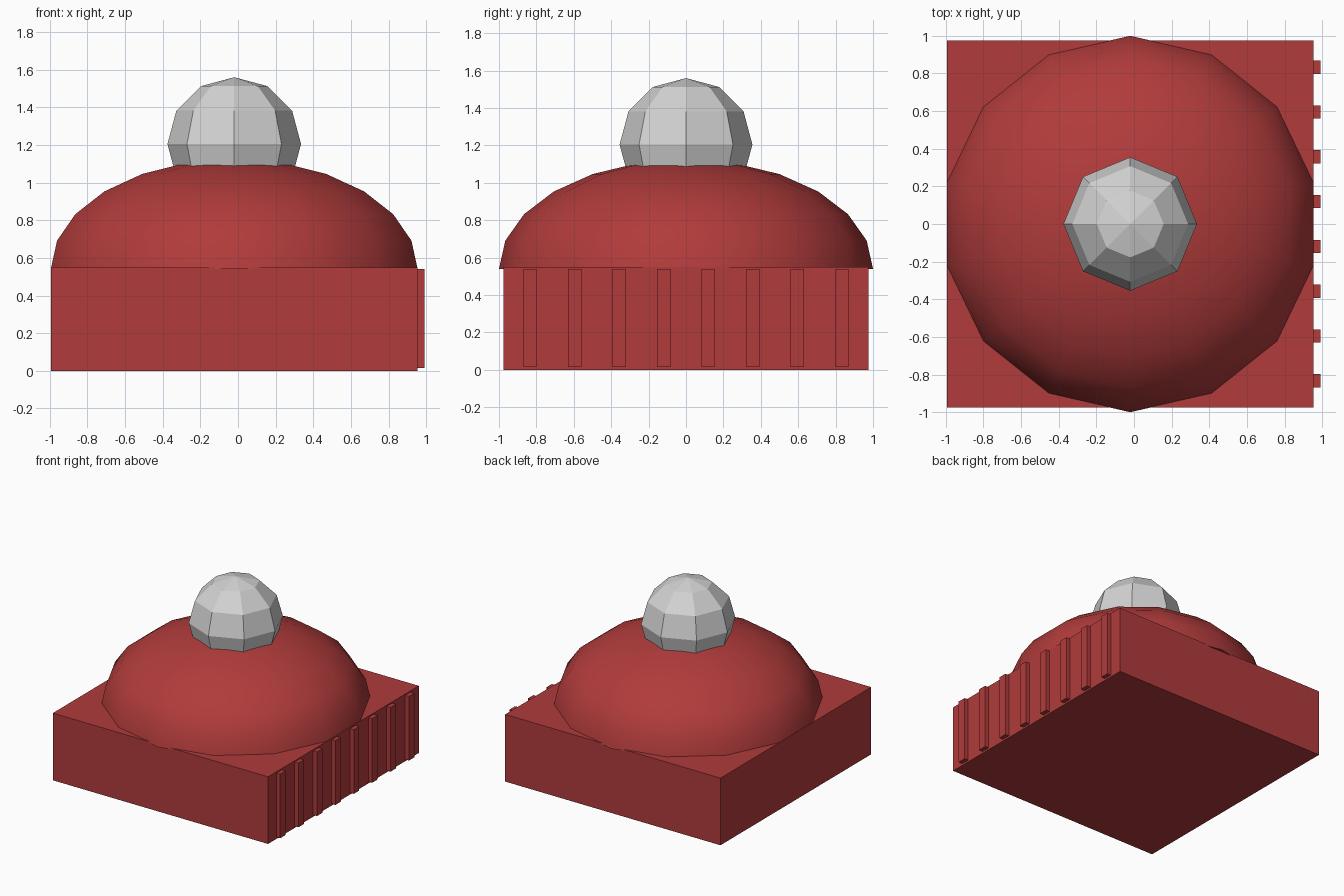
import bpy, bmesh, math
from mathutils import Matrix, Vector

if "Cube" in bpy.data.objects:
    bpy.data.objects.remove(bpy.data.objects["Cube"])


def material(name, color):
    m = bpy.data.materials.new(name)
    m.diffuse_color = (*color, 1)
    m.use_nodes = True
    m.node_tree.nodes["Principled BSDF"].inputs["Base Color"].default_value = m.diffuse_color
    return m


red = material("red", (0.44, 0.044, 0.044))
grey = material("light grey", (0.65, 0.65, 0.65))
CX = -0.02  # body axis, offset by the ribs on the right side


def add_object(name, bm, mat, smooth=False):
    bmesh.ops.recalc_face_normals(bm, faces=bm.faces)
    for f in bm.faces:
        f.smooth = smooth and abs(f.normal.z) < 0.999
    mesh = bpy.data.meshes.new(name)
    bm.to_mesh(mesh)
    bm.free()
    mesh.materials.append(mat)
    ob = bpy.data.objects.new(name, mesh)
    bpy.context.collection.objects.link(ob)
    return ob


def box(name, lo, hi, mat):
    lo, hi = Vector(lo), Vector(hi)
    bm = bmesh.new()
    bmesh.ops.create_cube(bm, size=1, matrix=Matrix.Translation((lo + hi) / 2)
                          @ Matrix.Diagonal((*(hi - lo), 1)))
    return add_object(name, bm, mat)


def ball(name, segments, rings, radius, height, z, mat, half=False, smooth=False):
    bm = bmesh.new()
    bmesh.ops.create_uvsphere(bm, u_segments=segments, v_segments=rings, radius=1)
    if half:  # keep the upper half and close its underside
        low = [v for v in bm.verts if v.co.z < -1e-4]
        bmesh.ops.delete(bm, geom=low, context='VERTS')
        bmesh.ops.holes_fill(bm, edges=[e for e in bm.edges if e.is_boundary], sides=0)
    # put a corner on the +y axis
    corner = max((v.co for v in bm.verts if abs(v.co.z) < 1e-4), key=lambda c: c.y)
    turn = math.pi / 2 - math.atan2(corner.y, corner.x)
    bm.transform(Matrix.Translation((CX, 0, z))
                 @ Matrix.Diagonal((radius, radius, height, 1))
                 @ Matrix.Rotation(turn, 4, 'Z'))
    return add_object(name, bm, mat, smooth)


# Square base block
box("base", (CX - 0.975, -0.975, 0), (CX + 0.975, 0.975, 0.55), red)

# Vertical grip ribs on the right side
for i in range(8):
    y = (i - 3.5) * 0.238
    box(f"rib_{i + 1}", (0.94, y - 0.035, 0.015), (0.99, y + 0.035, 0.54), red)

# Smooth flattened dome, then the faceted knob on top
ball("dome", 14, 12, 1.0, 0.585, 0.54, red, half=True, smooth=True)
ball("knob", 8, 6, 0.355, 0.355, 1.205, grey)
